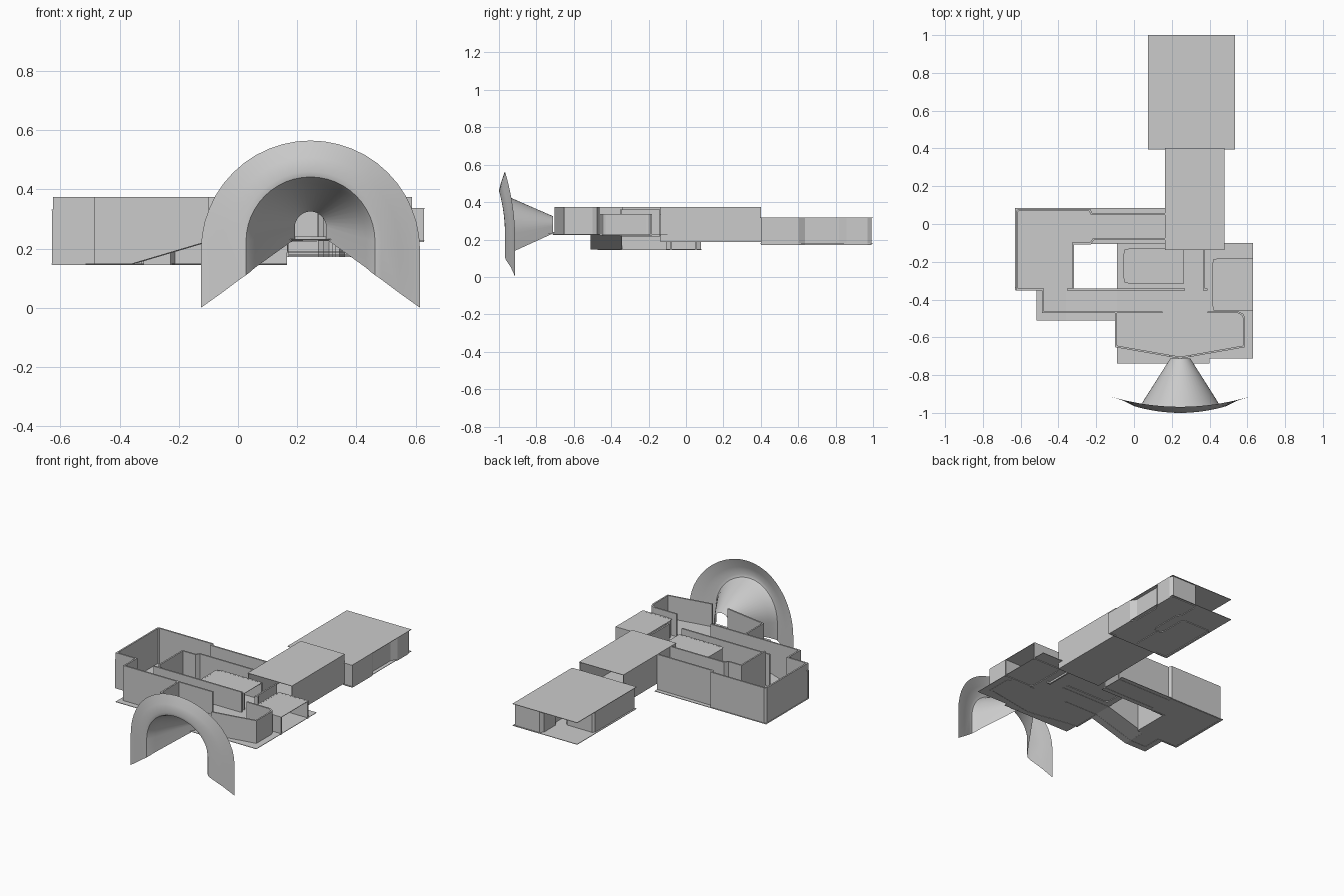
import bpy, bmesh, math


def finish(name, bm, thick=0.0):
    me = bpy.data.meshes.new(name)
    bm.to_mesh(me)
    bm.free()
    ob = bpy.data.objects.new(name, me)
    bpy.context.collection.objects.link(ob)
    if thick:
        m = ob.modifiers.new("thickness", 'SOLIDIFY')
        m.thickness = thick
        m.offset = 0
        m.use_even_offset = True
    return ob


def wall(name, pts, z0, z1, thick=0.01):
    """Vertical wall along a plan path; z0 may be a list with one value per point."""
    bm = bmesh.new()
    lows = z0 if isinstance(z0, list) else [z0] * len(pts)
    lo = [bm.verts.new((x, y, z)) for (x, y), z in zip(pts, lows)]
    hi = [bm.verts.new((x, y, z1)) for x, y in pts]
    for i in range(len(pts) - 1):
        bm.faces.new((lo[i], lo[i + 1], hi[i + 1], hi[i]))
    return finish(name, bm, thick)


def plate(name, x0, x1, y0, y1, za, zb=None):
    """Flat sheet from x0 (height za) to x1 (height zb)."""
    zb = za if zb is None else zb
    bm = bmesh.new()
    bm.faces.new([bm.verts.new(p) for p in
                  ((x0, y0, za), (x1, y0, zb), (x1, y1, zb), (x0, y1, za))])
    return finish(name, bm, 0.003)


def rounded(x0, x1, y0, y1, r, open_side):
    """Three-sided plan path with two rounded corners, open on the left or right."""
    s = 1 if open_side == 'left' else -1
    xe, xo = (x1, x0) if s == 1 else (x0, x1)
    pts = [(xo, y0)]
    for cy, a0 in ((y0 + r, -90), (y1 - r, 0)):
        for k in range(4):
            a = math.radians(a0 + 30 * k)
            pts.append((xe - s * r + s * r * math.cos(a), cy + r * math.sin(a)))
    return pts + [(xo, y1)]


# Back room: floor, roof and winding walls
plate("back_room_roof", 0.075, 0.535, 0.395, 1.0, 0.317)
plate("back_room_floor", 0.075, 0.535, 0.395, 1.0, 0.178)
wall("back_room_left_wall",
     [(0.17, 0.405), (0.09, 0.405), (0.09, 0.80), (0.10, 0.81), (0.275, 0.81), (0.293, 0.79),
      (0.293, 0.635), (0.31, 0.61), (0.34, 0.61), (0.357, 0.635), (0.357, 0.82), (0.335, 0.86),
      (0.335, 0.97), (0.35, 0.988), (0.52, 0.988), (0.53, 0.97), (0.53, 0.86), (0.507, 0.82),
      (0.507, 0.635), (0.53, 0.60), (0.53, 0.405), (0.48, 0.405)], 0.172, 0.317)
wall("back_room_divider", [(0.325, 0.61), (0.325, 0.42)], 0.172, 0.317)

# Linking corridor, open at both ends
for x in (0.167, 0.478):
    wall("corridor_side", [(x, -0.135), (x, 0.40)], 0.188, 0.372, 0.004)
plate("corridor_roof", 0.165, 0.48, -0.137, 0.402, 0.372)
plate("corridor_floor", 0.165, 0.48, -0.137, 0.402, 0.188)

# Main room floor and front ledge
plate("main_floor", -0.09, 0.63, -0.713, -0.10, 0.228)
plate("front_ledge", -0.09, 0.40, -0.738, -0.713, 0.23)

# Main room walls, with the shallow pointed front
wall("main_front_left_wall", [(-0.095, -0.467), (-0.095, -0.648), (0.19, -0.698)], 0.225, 0.375)
wall("main_front_right_wall",
     [(0.30, -0.698), (0.583, -0.648), (0.583, -0.50), (0.575, -0.48), (0.55, -0.467),
      (0.39, -0.467)], 0.225, 0.375)
wall("main_front_sill", [(0.19, -0.698), (0.245, -0.707), (0.30, -0.698)], 0.225, 0.24)
wall("main_back_wall", [(0.39, -0.347), (0.37, -0.347), (0.37, -0.14)], 0.215, 0.36)

# Two small alcoves, roofed, with rounded corners
wall("centre_alcove_wall", rounded(-0.05, 0.265, -0.31, -0.135, 0.025, 'right'), 0.222, 0.337)
plate("centre_alcove_roof", -0.05, 0.265, -0.31, -0.135, 0.335)
wall("side_alcove_wall", rounded(0.42, 0.628, -0.455, -0.187, 0.025, 'right'), 0.222, 0.337)
plate("side_alcove_roof", 0.42, 0.63, -0.457, -0.185, 0.335)

# Left room, passage and ramp floors
plate("left_room_floor", -0.63, -0.32, -0.35, 0.085, 0.148)
plate("left_landing", -0.515, -0.36, -0.51, -0.35, 0.148)
plate("passage_floor", -0.32, 0.165, -0.107, 0.085, 0.148)
plate("ramp", -0.36, -0.09, -0.51, -0.345, 0.148, 0.228)

# Left room, passage and ramp walls
wall("left_outer_wall",
     [(0.165, 0.053), (-0.225, 0.053), (-0.235, 0.075), (-0.61, 0.075), (-0.62, 0.065),
      (-0.62, -0.347), (-0.482, -0.347), (-0.482, -0.467), (-0.36, -0.467), (-0.09, -0.467),
      (0.15, -0.467)], [0.145] * 9 + [0.225] * 2, 0.375)
wall("left_inner_wall",
     [(0.165, -0.08), (-0.215, -0.08), (-0.23, -0.103), (-0.322, -0.103), (-0.322, -0.342)],
     0.145, 0.375)
wall("ramp_inner_wall", [(-0.355, -0.347), (-0.09, -0.347), (0.27, -0.347)],
     [0.148, 0.225, 0.225], 0.36)
plate("left_corner_trim", -0.63, -0.615, -0.35, -0.335, 0.33)
wall("left_corner_post", [(-0.628, -0.347), (-0.615, -0.347)], 0.145, 0.33)

# Arched horn: (radius, centre z, bottom z, y at crown); rings bow back towards the sides
rings = [(0.053, 0.272, 0.232, -0.712, 0), (0.188, 0.233, 0.135, -0.932, 0.2),
         (0.205, 0.227, 0.12, -0.972, 0.45), (0.218, 0.224, 0.11, -0.994, 0.55),
         (0.240, 0.22, 0.095, -1.0, 0.6), (0.30, 0.208, 0.05, -0.988, 0.58),
         (0.370, 0.195, 0.0, -0.968, 0.40)]
SEG = 24
bm = bmesh.new()
rows = []
for r, cz, bz, y, bow in rings:
    pts = [(-r, bz)]
    pts += [(-r * math.cos(math.pi * i / SEG), cz + r * math.sin(math.pi * i / SEG))
            for i in range(SEG + 1)]
    pts += [(r, bz)]
    rows.append([bm.verts.new((0.245 + x, y + bow * x * x, z)) for x, z in pts])
for a, b in zip(rows, rows[1:]):
    for i in range(len(a) - 1):
        bm.faces.new((a[i], a[i + 1], b[i + 1], b[i]))
horn = finish("arched_horn", bm)
bpy.context.view_layer.objects.active = horn
horn.select_set(True)
bpy.ops.object.shade_smooth_by_angle(angle=math.radians(40))
